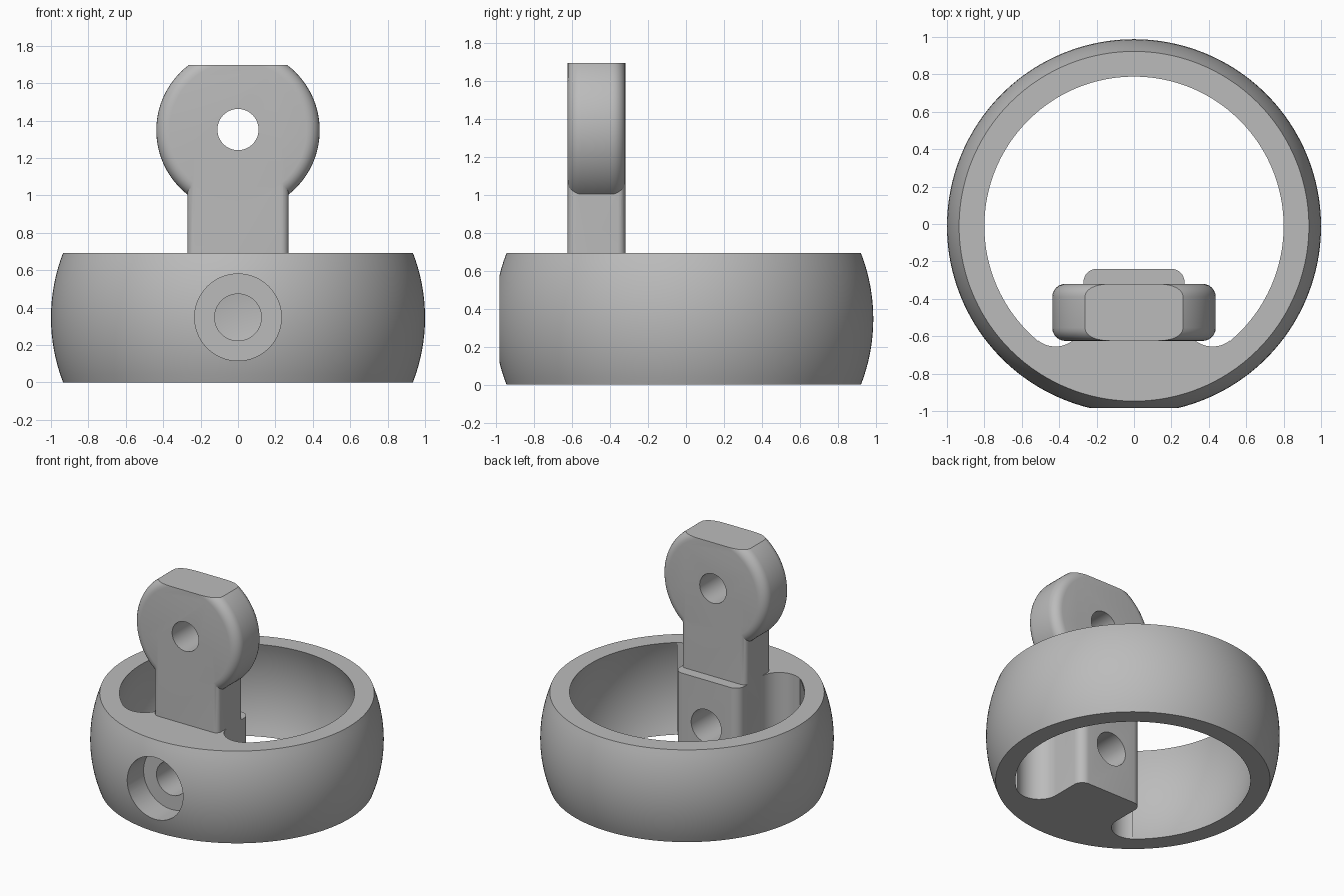
import bpy, bmesh
from math import sin, cos, pi, radians
from mathutils import Matrix, Vector

cube = bpy.data.objects.get("Cube")
if cube:
    bpy.data.objects.remove(cube, do_unlink=True)

HEIGHT, MID = 0.693, 0.3465
CENTRE_Y = -0.012
FRONT, BACK = -0.625, -0.32      # lug thickness along y

grey = bpy.data.materials.new("plain grey")
grey.use_nodes = True
grey.diffuse_color = (0.5, 0.5, 0.5, 1)
grey.node_tree.nodes["Principled BSDF"].inputs["Base Color"].default_value = grey.diffuse_color


def make(name, bm):
    bmesh.ops.recalc_face_normals(bm, faces=bm.faces)
    mesh = bpy.data.meshes.new(name)
    bm.to_mesh(mesh)
    bm.free()
    mesh.materials.append(grey)
    ob = bpy.data.objects.new(name, mesh)
    bpy.context.collection.objects.link(ob)
    return ob


def arc(cx, cy, r, start, end, steps):
    """Points along an arc, angles in degrees."""
    return [(cx + r * cos(radians(start + (end - start) * i / steps)),
             cy + r * sin(radians(start + (end - start) * i / steps)))
            for i in range(steps + 1)]


def prism(name, outline, low, high, along_y=False, rim=0):
    """Extrude an outline along z, or along y when the outline is in x and z."""
    bm = bmesh.new()
    place = (lambda a, b, h: (a, h, b)) if along_y else (lambda a, b, h: (a, b, h))
    face = bm.faces.new([bm.verts.new(place(a, b, low)) for a, b in outline])
    grown = bmesh.ops.extrude_face_region(bm, geom=[face], use_keep_orig=True)
    moved = [g for g in grown["geom"] if isinstance(g, bmesh.types.BMVert)]
    bmesh.ops.translate(bm, verts=moved, vec=Vector(place(0, 0, high - low)))
    bmesh.ops.recalc_face_normals(bm, faces=bm.faces)
    if rim:
        caps = [f for f in bm.faces if len(f.verts) > 4]
        edges = list({e for f in caps for e in f.edges})
        bmesh.ops.bevel(bm, geom=edges, offset=rim, segments=6, profile=0.5, affect='EDGES')
    return make(name, bm)


def rod(name, z, r, low, high, rim=0, steps=96):
    return prism(name, arc(0, z, r, 0, 360, steps)[:-1], low, high, True, rim)


def boolean(target, tool, operation):
    mod = target.modifiers.new(operation.lower(), 'BOOLEAN')
    mod.object, mod.operation, mod.solver = tool, operation, 'EXACT'
    bpy.context.view_layer.objects.active = target
    bpy.ops.object.modifier_apply(modifier=mod.name)
    bpy.data.objects.remove(tool, do_unlink=True)


# Barrel-shaped ring with a hollowed inner wall
def bulge(edge_radius):
    r = 0.956
    half = 21.25
    return [(edge_radius + 0.065 - r + x, MID * y / (r * sin(radians(half))) + MID)
            for x, y in arc(0, 0, r, -half, half, 16)]


bm = bmesh.new()
profile = bulge(0.935) + bulge(0.80)[::-1]
loop = [bm.verts.new((x, CENTRE_Y, z)) for x, z in profile]
edges = [bm.edges.new((a, b)) for a, b in zip(loop, loop[1:] + loop[:1])]
bmesh.ops.spin(bm, geom=loop + edges, cent=(0, CENTRE_Y, 0), axis=(0, 0, 1),
               angle=2 * pi, steps=160, use_merge=True)
bmesh.ops.remove_doubles(bm, verts=bm.verts, dist=0.0001)
body = make("ring_with_lug", bm)

# Mounting block, blended into the ring by a rounded pocket on each side
right = (arc(0.20, -0.31, 0.07, 90, 0, 8)
         + arc(0.42, -0.505, 0.15, 180, 308, 24)
         + [(0.52, -0.73)])
front = arc(0, CENTRE_Y, 0.89, -56, -124, 24)
outline = right + front + [(-x, y) for x, y in reversed(right)]
block = prism("mounting_block", outline, 0, HEIGHT)

# Upright neck
corner = 0.04
hx = 0.27 - corner
neck_outline = (arc(hx, BACK - corner, corner, 0, 90, 6)
                + arc(-hx, BACK - corner, corner, 90, 180, 6)
                + arc(-hx, FRONT + corner, corner, 180, 270, 6)
                + arc(hx, FRONT + corner, corner, 270, 360, 6))
neck = prism("neck", neck_outline, 0.5, 1.3)

# Round eye with softened rims and a flat top
eye = rod("eye", 1.348, 0.437, FRONT, BACK, rim=0.07)
flat = prism("flat_top_cutter", [(-1, 1.697), (1, 1.697), (1, 2), (-1, 2)], -1, 0, True)
boolean(eye, flat, 'DIFFERENCE')

for part in (block, neck, eye):
    boolean(body, part, 'UNION')

# Eye hole, bolt hole and counterbore
for cutter in (rod("eye_hole", 1.352, 0.11, -0.8, 0),
               rod("bolt_hole", 0.348, 0.125, -1.2, 0),
               rod("counterbore", 0.348, 0.232, -1.2, -0.79)):
    boolean(body, cutter, 'DIFFERENCE')

bpy.ops.object.select_all(action='DESELECT')
body.select_set(True)
bpy.context.view_layer.objects.active = body
bpy.ops.object.shade_smooth_by_angle(angle=radians(28))
